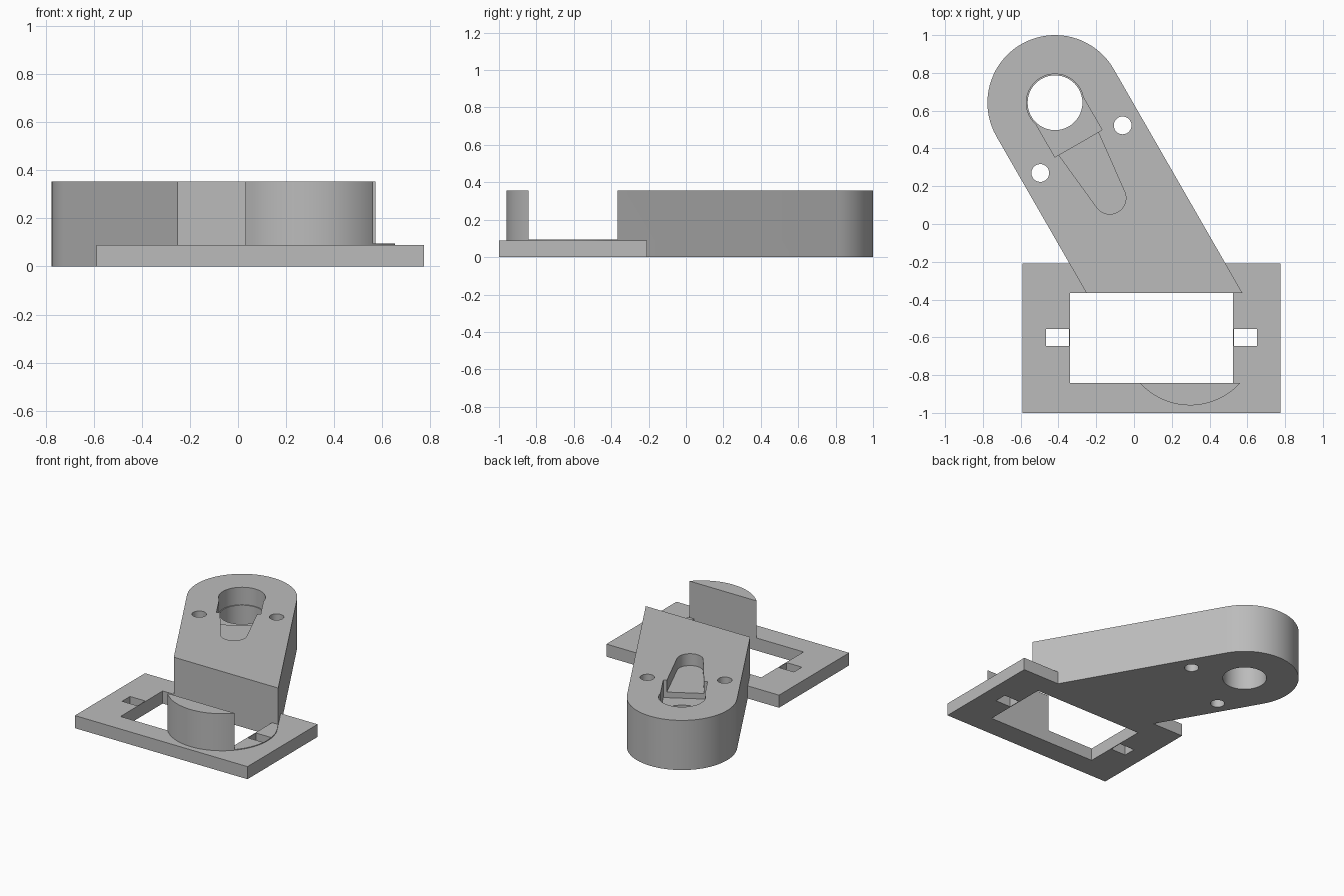
import bpy, bmesh, math
from mathutils import Vector

if "Cube" in bpy.data.objects:
    bpy.data.objects.remove(bpy.data.objects["Cube"])

grey = bpy.data.materials.new("plain grey")
grey.use_nodes = True
grey.diffuse_color = (0.5, 0.5, 0.5, 1)
grey.node_tree.nodes["Principled BSDF"].inputs["Base Color"].default_value = (0.5, 0.5, 0.5, 1)


def prism(name, outline, z0, z1):
    """Extrude a counter-clockwise outline from z0 to z1."""
    bm = bmesh.new()
    face = bm.faces.new([bm.verts.new((p[0], p[1], z0)) for p in outline])
    top = bmesh.ops.extrude_face_region(bm, geom=[face])["geom"]
    bmesh.ops.translate(bm, vec=(0, 0, z1 - z0),
                        verts=[g for g in top if isinstance(g, bmesh.types.BMVert)])
    bmesh.ops.recalc_face_normals(bm, faces=bm.faces)
    mesh = bpy.data.meshes.new(name)
    bm.to_mesh(mesh)
    bm.free()
    mesh.materials.append(grey)
    obj = bpy.data.objects.new(name, mesh)
    bpy.context.collection.objects.link(obj)
    return obj


def rect(x0, x1, y0, y1):
    return [(x0, y0), (x1, y0), (x1, y1), (x0, y1)]


def arc(c, r, a0, a1, n):
    return [(c[0] + r * math.cos(a0 + (a1 - a0) * i / n),
             c[1] + r * math.sin(a0 + (a1 - a0) * i / n)) for i in range(n + 1)]


def circle(c, r):
    return arc(c, r, 0, math.tau, 64)[:-1]


def link_shape(c1, r1, c2, r2):
    """Outline around two circles joined by their outer tangents."""
    d = c2 - c1
    heading = math.atan2(d.y, d.x)
    half = math.pi / 2 - math.asin((r1 - r2) / d.length)
    return (arc(c2, r2, heading - half, heading + half, 40)
            + arc(c1, r1, heading + half, heading + math.tau - half, 40))


def combine(target, tool, operation):
    """Apply a boolean and discard the tool."""
    mod = target.modifiers.new("combine", "BOOLEAN")
    mod.operation, mod.solver, mod.object = operation, "EXACT", tool
    bpy.context.view_layer.objects.active = target
    bpy.ops.object.modifier_apply(modifier=mod.name)
    bpy.data.objects.remove(tool)


def cut(target, outline, z0, z1):
    combine(target, prism("cutter", outline, z0, z1), "DIFFERENCE")


head = Vector((-0.418, 0.642))
foot = Vector((0.297, -0.602))
along = (foot - head).normalized()
side = Vector((-along.y, along.x))
height = 0.355

# Slanted arm, interrupted above the plate by the motor bay
bracket = prism("mount_bracket", link_shape(head, 0.358, foot, 0.358), 0, height)
cut(bracket, rect(-1.2, 1.2, -0.842, -0.365), 0.095, 0.6)

# Base plate
combine(bracket, prism("base_plate", rect(-0.59, 0.775, -1, -0.208), 0, 0.09), "UNION")

# Motor window and the two fixing slots beside it
cut(bracket, rect(-0.34, 0.525, -0.842, -0.365), -0.1, 0.6)
for x0, x1 in ((-0.465, -0.345), (0.53, 0.652)):
    cut(bracket, rect(x0, x1, -0.645, -0.555), -0.1, 0.2)

# Shaft hole with its stepped, tapered pocket
cut(bracket, circle(head, 0.145), -0.1, 0.6)
cut(bracket, circle(head, 0.152), 0.23, 0.6)
end = head + along * 0.249
cut(bracket, [head - side * 0.144, end - side * 0.144,
              end + side * 0.144, head + side * 0.144], 0.23, 0.6)
cut(bracket, link_shape(head + along * 0.2, 0.125, head + along * 0.582, 0.085), 0.27, 0.6)

# Small screw holes either side of the pocket
for spot in ((-0.06, 0.522), (-0.496, 0.27)):
    cut(bracket, circle(spot, 0.047), -0.1, 0.6)

# Smooth the round walls, keep the corners sharp
bpy.ops.object.select_all(action="DESELECT")
bracket.select_set(True)
bpy.context.view_layer.objects.active = bracket
bpy.ops.object.shade_smooth_by_angle(angle=math.radians(25))
